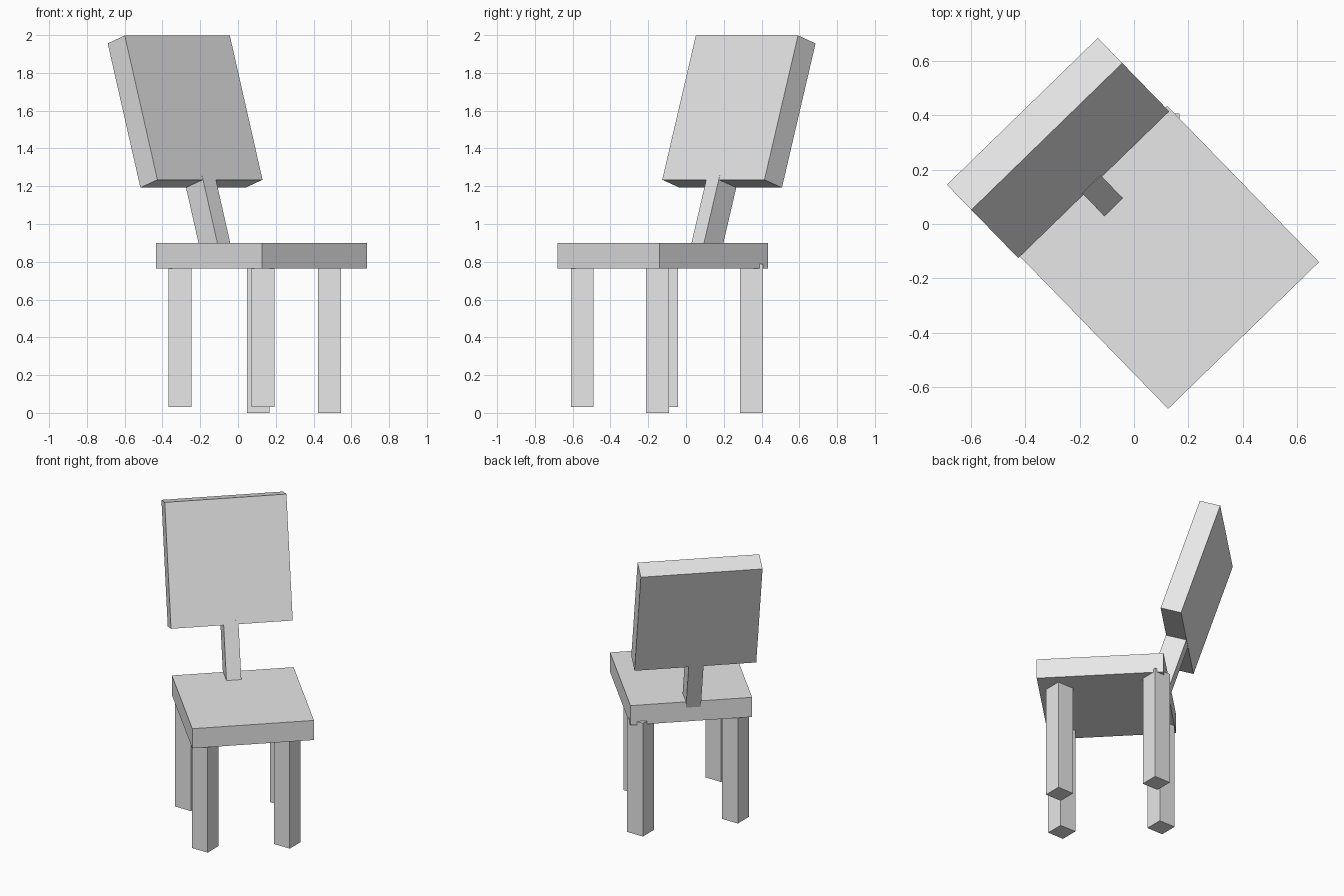
import bpy
from math import radians
from mathutils import Matrix, Vector

cube = bpy.data.objects.get("Cube")
if cube:
    bpy.data.objects.remove(cube, do_unlink=True)

grey = bpy.data.materials.new("light_grey")
grey.use_nodes = True
grey.diffuse_color = (0.8, 0.8, 0.8, 1)
grey.node_tree.nodes["Principled BSDF"].inputs["Base Color"].default_value = (0.8, 0.8, 0.8, 1)


def box(name, size, matrix):
    """Add a flat-shaded box of the given size, placed by a matrix."""
    bpy.ops.mesh.primitive_cube_add(size=1)
    obj = bpy.context.object
    obj.name = name
    obj.data.transform(Matrix.Diagonal(Vector((*size, 1))))
    obj.matrix_world = matrix
    obj.data.materials.append(grey)
    return obj


turn = Matrix.Rotation(radians(44.2), 4, 'Z')
lean = turn @ Matrix.Rotation(radians(-18), 4, 'X')
WIDTH, DEPTH, THICK = 0.776, 0.803, 0.136

# Seat slab
box("seat", (WIDTH, DEPTH, THICK), Matrix.Translation((0.124, -0.123, 0.832)) @ turn)

# Leaning backrest slab
back_frame = Matrix.Translation((-0.28, 0.28, 1.595)) @ lean
box("backrest", (WIDTH, THICK, DEPTH), back_frame)

# Post joining seat and backrest, almost flush with the backrest's front
POST = 0.46
post_top = -DEPTH / 2 + 0.026
box("back_post", (0.095, THICK, POST),
    back_frame @ Matrix.Translation((-0.005, -0.0015, post_top - POST / 2)))

# Legs stay square to the axes; two of them end slightly higher
LEG = 0.787
for name, x, y, foot in (
    ("front_leg", 0.133, -0.549, 0.03),
    ("right_leg", -0.308, -0.103, 0.03),
    ("left_leg", 0.485, -0.151, 0),
    ("back_leg", 0.107, 0.346, 0),
):
    box(name, (0.121, 0.121, LEG), Matrix.Translation((x, y, foot + LEG / 2)))
